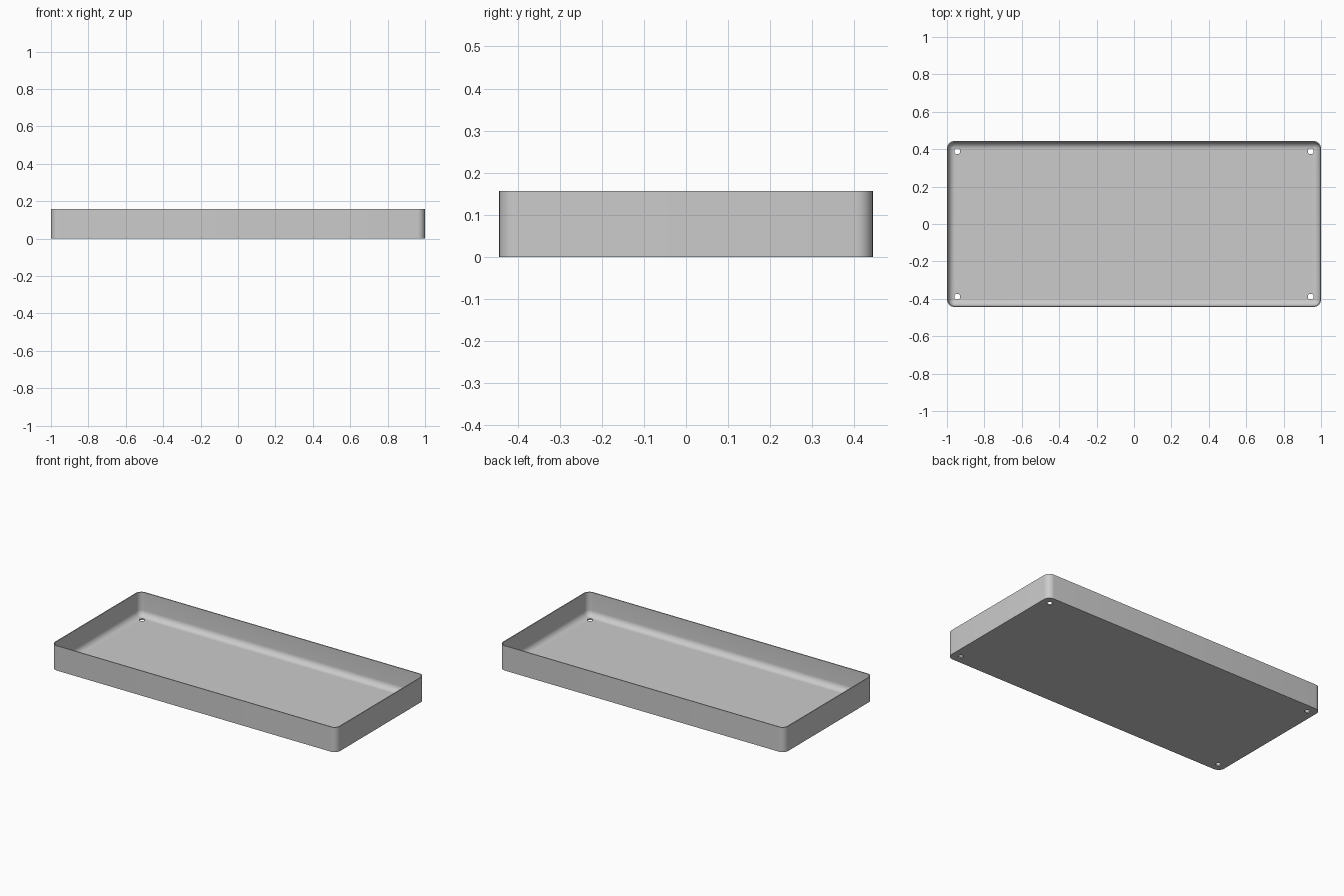
import bpy, bmesh
from math import sin, cos, pi, radians

cube = bpy.data.objects.get("Cube")
if cube:
    bpy.data.objects.remove(cube)

HALF_X, HALF_Y, HEIGHT = 1.0, 0.444, 0.157
CORNER, WALL, FLOOR, FILLET = 0.04, 0.006, 0.007, 0.038
STEPS = 8

grey = bpy.data.materials.new("light grey")
grey.use_nodes = True
colour = (0.6, 0.6, 0.6, 1)
grey.diffuse_color = colour
grey.node_tree.nodes["Principled BSDF"].inputs["Base Color"].default_value = colour


def ring(bm, inset, z):
    """Rounded rectangle of vertices, inset from the outer wall."""
    r = max(CORNER - inset, 0.003)
    cx, cy = HALF_X - inset - r, HALF_Y - inset - r
    verts = []
    for q, (sx, sy) in enumerate([(1, 1), (-1, 1), (-1, -1), (1, -1)]):
        for i in range(STEPS + 1):
            a = (q + i / STEPS) * pi / 2
            verts.append(bm.verts.new((sx * cx + r * cos(a), sy * cy + r * sin(a), z)))
    return verts


# Wall section: outside, rim, inside, then the fillet down to the floor
section = [(0, 0), (0, HEIGHT), (WALL, HEIGHT)]
for i in range(STEPS + 1):
    a = i / STEPS * pi / 2
    section.append((WALL + FILLET * (1 - cos(a)), FLOOR + FILLET * (1 - sin(a))))

# Tray shell
bm = bmesh.new()
rings = [ring(bm, inset, z) for inset, z in section]
for low, high in zip(rings, rings[1:]):
    n = len(low)
    for i in range(n):
        j = (i + 1) % n
        bm.faces.new((low[i], low[j], high[j], high[i]))
bm.faces.new(rings[0][::-1])
bm.faces.new(rings[-1])
bmesh.ops.recalc_face_normals(bm, faces=bm.faces)
mesh = bpy.data.meshes.new("tray")
bm.to_mesh(mesh)
bm.free()
mesh.materials.append(grey)
tray = bpy.data.objects.new("tray", mesh)
bpy.context.collection.objects.link(tray)

# Corner screw holes
bm = bmesh.new()
for sx in (-1, 1):
    for sy in (-1, 1):
        made = bmesh.ops.create_cone(bm, cap_ends=True, segments=24, radius1=0.016,
                                     radius2=0.016, depth=0.12)
        bmesh.ops.translate(bm, verts=made["verts"], vec=(sx * 0.945, sy * 0.389, 0))
cut_mesh = bpy.data.meshes.new("hole_cutter")
bm.to_mesh(cut_mesh)
bm.free()
cut_mesh.materials.append(grey)
cutter = bpy.data.objects.new("hole_cutter", cut_mesh)
bpy.context.collection.objects.link(cutter)

# Cut the holes, then smooth the rounded parts
bpy.context.view_layer.objects.active = tray
tray.select_set(True)
cutter.select_set(False)
holes = tray.modifiers.new("holes", "BOOLEAN")
holes.operation, holes.solver, holes.object = "DIFFERENCE", "EXACT", cutter
bpy.ops.object.modifier_apply(modifier="holes")
bpy.data.objects.remove(cutter)
bpy.ops.object.shade_smooth_by_angle(angle=radians(35))
